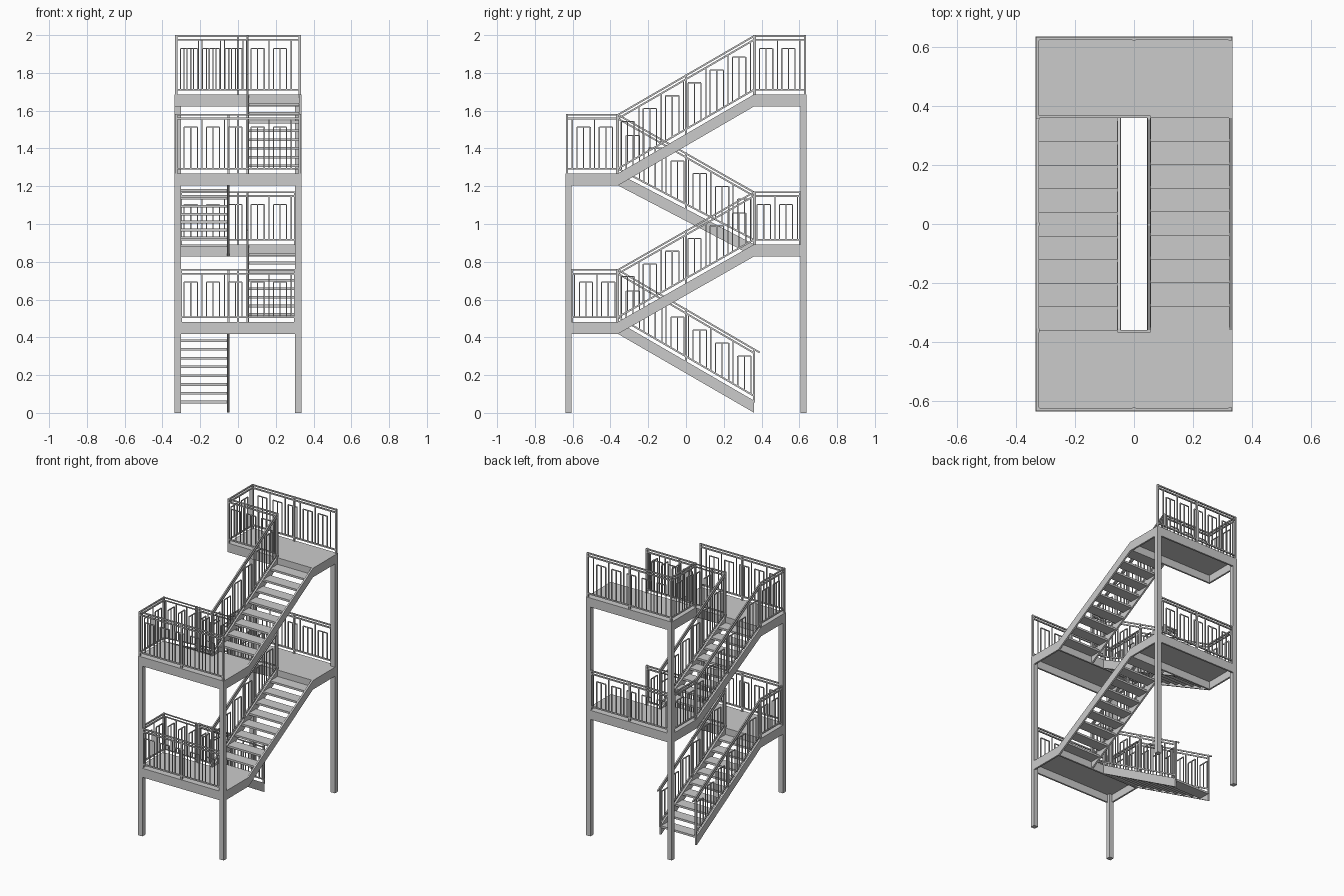
import bpy, bmesh
from mathutils import Vector

if "Cube" in bpy.data.objects:
    bpy.data.objects.remove(bpy.data.objects["Cube"])

steel = bpy.data.materials.new("light_grey_steel")
steel.use_nodes = True
GREY = (0.6, 0.6, 0.6, 1)
steel.diffuse_color = GREY
steel.node_tree.nodes["Principled BSDF"].inputs["Base Color"].default_value = GREY

X, Y = 0.335, 0.638          # outer half width and half depth
EDGE = 0.36                  # inner edge of the landings
POST, DEPTH, SKIN = 0.033, 0.064, 0.012
INNER = 0.045                # half width of the stair well
STEPS = 9
UP = Vector((0, 0, 1))


def finish(name, bm):
    bmesh.ops.recalc_face_normals(bm, faces=bm.faces)
    mesh = bpy.data.meshes.new(name)
    bm.to_mesh(mesh)
    bm.free()
    mesh.materials.append(steel)
    obj = bpy.data.objects.new(name, mesh)
    bpy.context.collection.objects.link(obj)
    return obj


def sweep(bm, ring, offset):
    """Prism from a ring of points moved along an offset."""
    a = [bm.verts.new(p) for p in ring]
    b = [bm.verts.new(Vector(p) + offset) for p in ring]
    bm.faces.new(a)
    bm.faces.new(b)
    for i in range(len(a)):
        j = (i + 1) % len(a)
        bm.faces.new((a[i], a[j], b[j], b[i]))


def box(bm, x0, x1, y0, y1, z0, z1):
    sweep(bm, [(x0, y0, z0), (x1, y0, z0), (x1, y1, z0), (x0, y1, z0)],
          Vector((0, 0, z1 - z0)))


def bar(bm, p, q, size):
    """Square bar between two points."""
    d = (q - p).normalized()
    side = d.cross(UP) if abs(d.z) < 0.99 else Vector((1, 0, 0))
    side = side.normalized() * size / 2
    lift = side.cross(d).normalized() * size / 2
    sweep(bm, [p + side + lift, p + side - lift, p - side - lift, p - side + lift], q - p)


def railing(bm, a, b, top_a, top_b):
    """Panel from a to b at floor level, with top rail heights at each end."""
    ta, tb = Vector((a.x, a.y, top_a)), Vector((b.x, b.y, top_b))
    length = (Vector((b.x, b.y)) - Vector((a.x, a.y))).length
    for drop in (0.005, 0.025):
        bar(bm, ta - UP * drop, tb - UP * drop, 0.009)
    bar(bm, a + UP * 0.025, b + UP * 0.025, 0.009)
    # main uprights
    spans = max(1, round(length / 0.34))
    for i in range(spans + 1):
        t = i / spans
        bar(bm, a.lerp(b, t) - UP * 0.01, ta.lerp(tb, t), 0.011)
    # balusters: groups of three under a short level bar, then one full height
    groups = int(length / 0.115)
    for g in range(groups):
        start = (length - groups * 0.118) / 2 + g * 0.118 + 0.01
        mid = (start + 0.035) / length
        level = ta.lerp(tb, mid).z - 0.07
        ends = []
        for k in range(3):
            t = (start + 0.035 * k) / length
            foot = a.lerp(b, t)
            head = Vector((foot.x, foot.y, level))
            bar(bm, foot + UP * 0.025, head, 0.006)
            ends.append(head)
        bar(bm, ends[0], ends[2], 0.006)
        t = (start + 0.095) / length
        if t < 1:
            bar(bm, a.lerp(b, t) + UP * 0.025, ta.lerp(tb, t) - UP * 0.025, 0.006)


def landing(name, side, top):
    """Plate on a rim of channel beams; side is -1 at the front, 1 at the back."""
    bm = bmesh.new()
    y0, y1 = sorted((side * EDGE, side * Y))
    box(bm, -X, X, y0, y1, top - 0.01, top)
    low, high = top - DEPTH, top - 0.01
    for y in (y0, y1 - SKIN):
        box(bm, -X, X, y, y + SKIN, low, high)
    for x in (-X, X - SKIN):
        box(bm, x, x + SKIN, y0 + SKIN, y1 - SKIN, low, high)
    finish(name, bm)


def flight(name, x0, x1, y0, y1, z0, z1):
    bm = bmesh.new()
    # side stringers
    for x in (x0, x1 - SKIN):
        sweep(bm, [(x, y0, z0 - DEPTH), (x, y0, z0), (x, y1, z1), (x, y1, z1 - DEPTH)],
              Vector((SKIN, 0, 0)))
    # open treads
    run, rise = (y1 - y0) / STEPS, (z1 - z0) / STEPS
    for k in range(STEPS):
        ya, yb = sorted((y0 + run * k, y0 + run * (k + 1)))
        z = z0 + rise * k
        box(bm, x0 + SKIN, x1 - SKIN, ya, yb, z - 0.014, z)
    finish(name, bm)


# Floor and railing heights: ground start, then the four landings
floors = [0.065, 0.482, 0.892, 1.268, 1.686]
tops = [0.342, 0.762, 1.173, 1.583, 2.0]
labels = ["ground", "first", "second", "third", "fourth"]
RX, RY, WELL = X - 0.008, Y - 0.008, INNER + 0.006

# Corner posts
for sy, row, height in ((-1, "front", floors[3]), (1, "back", floors[4])):
    for sx, col in ((-1, "right"), (1, "left")):
        bm = bmesh.new()
        xa, xb = sorted((sx * X, sx * (X - POST)))
        ya, yb = sorted((sy * Y, sy * (Y - POST)))
        box(bm, xa, xb, ya, yb, 0, height - 0.01)
        finish(f"{row}_{col}_post", bm)

for i in range(1, 5):
    side = -1 if i % 2 else 1
    z, top, label = floors[i], tops[i], labels[i]
    landing(f"{label}_landing", side, z)

    # Landing railings: outer edge, open end and stair well edge
    inset = POST if i < 3 else 0.008
    ex, ey, edge = X - inset, Y - inset, EDGE + 0.004
    bm = bmesh.new()
    railing(bm, Vector((-ex, side * RY, z)), Vector((ex, side * RY, z)), top, top)
    railing(bm, Vector((-RX, side * edge, z)), Vector((-RX, side * ey, z)), top, top)
    far = -RX if i == 4 else -WELL
    railing(bm, Vector((far, side * edge, z)), Vector((WELL, side * edge, z)), top, top)
    finish(f"{label}_landing_railing", bm)

    # Flight rising to this landing
    right = i % 2 == 1
    x0, x1 = (-X, -INNER) if right else (INNER, X)
    ya, yb = -side * EDGE, side * EDGE
    flight(f"{label}_flight", x0, x1, ya, yb, floors[i - 1], z)
    bm = bmesh.new()
    for x in ((-RX, -WELL) if right else (WELL,)):
        railing(bm, Vector((x, ya, floors[i - 1])), Vector((x, yb, z)), tops[i - 1], top)
        if i == 1:   # handrail overrun at the foot
            p = Vector((x, ya, tops[0] - 0.005))
            bar(bm, p, p + Vector((0, 0.03, -0.017)), 0.009)
    finish(f"{label}_flight_railing", bm)
